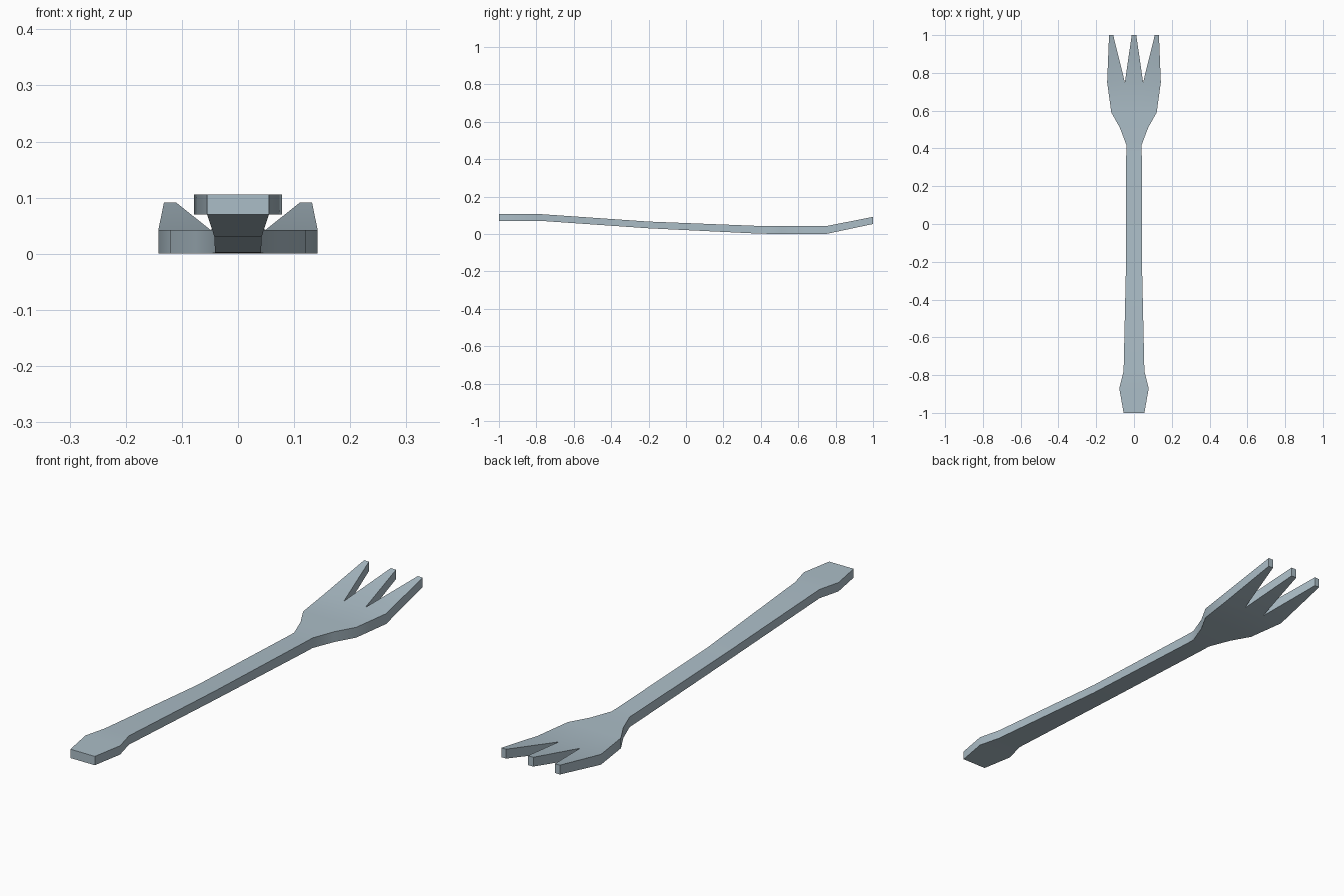
import bpy, bmesh

if "Cube" in bpy.data.objects:
    bpy.data.objects.remove(bpy.data.objects["Cube"])

steel = bpy.data.materials.new("blue grey steel")
steel.diffuse_color = (0.41, 0.51, 0.57, 1)
steel.use_nodes = True
steel.node_tree.nodes["Principled BSDF"].inputs["Base Color"].default_value = steel.diffuse_color

# Stations along the fork: y, half width, underside z, top z
STATIONS = [
    (-1.00, 0.055, 0.070, 0.106),
    (-0.87, 0.078, 0.070, 0.106),
    (-0.78, 0.055, 0.070, 0.106),
    (-0.20, 0.042, 0.030, 0.066),
    (0.38, 0.041, 0.002, 0.043),
    (0.42, 0.041, 0.001, 0.042),
    (0.51, 0.075, 0.000, 0.042),
    (0.59, 0.120, 0.000, 0.042),
    (0.75, 0.142, 0.000, 0.042),
]
TIP_Y, TIP_BOTTOM, TIP_TOP = 1.0, 0.053, 0.091
TIPS = [(-0.132, -0.110), (-0.012, 0.012), (0.110, 0.132)]

bm = bmesh.new()
partner = {}  # top vertex -> underside vertex


def point(x, y, zb, zt):
    top = bm.verts.new((x, y, zt))
    partner[top] = bm.verts.new((x, y, zb))
    return top


# Handle and head: rows of four points across
rows = [[point(w * s, y, zb, zt) for s in (-1, -0.34, 0.34, 1)]
        for y, w, zb, zt in STATIONS]
sheet = []
for a, b in zip(rows, rows[1:]):
    for i in range(3):
        sheet.append((a[i], a[i + 1], b[i + 1], b[i]))

# Three tapering, upturned tines from the last row
for i, (x0, x1) in enumerate(TIPS):
    left = point(x0, TIP_Y, TIP_BOTTOM, TIP_TOP)
    right = point(x1, TIP_Y, TIP_BOTTOM, TIP_TOP)
    sheet.append((rows[-1][i], rows[-1][i + 1], right, left))

# Top sheet, matching underside, and walls around the outline
for quad in sheet:
    bm.faces.new(quad)
outline = [e for e in bm.edges if e.is_boundary]
for quad in sheet:
    bm.faces.new([partner[v] for v in reversed(quad)])
for e in outline:
    a, b = e.verts
    bm.faces.new((a, b, partner[b], partner[a]))
bmesh.ops.recalc_face_normals(bm, faces=bm.faces[:])

mesh = bpy.data.meshes.new("fork")
bm.to_mesh(mesh)
bm.free()
mesh.materials.append(steel)
fork = bpy.data.objects.new("fork", mesh)
bpy.context.collection.objects.link(fork)

# Soft bends, sharp outline
bpy.context.view_layer.objects.active = fork
fork.select_set(True)
bpy.ops.object.shade_smooth_by_angle(angle=0.5)
